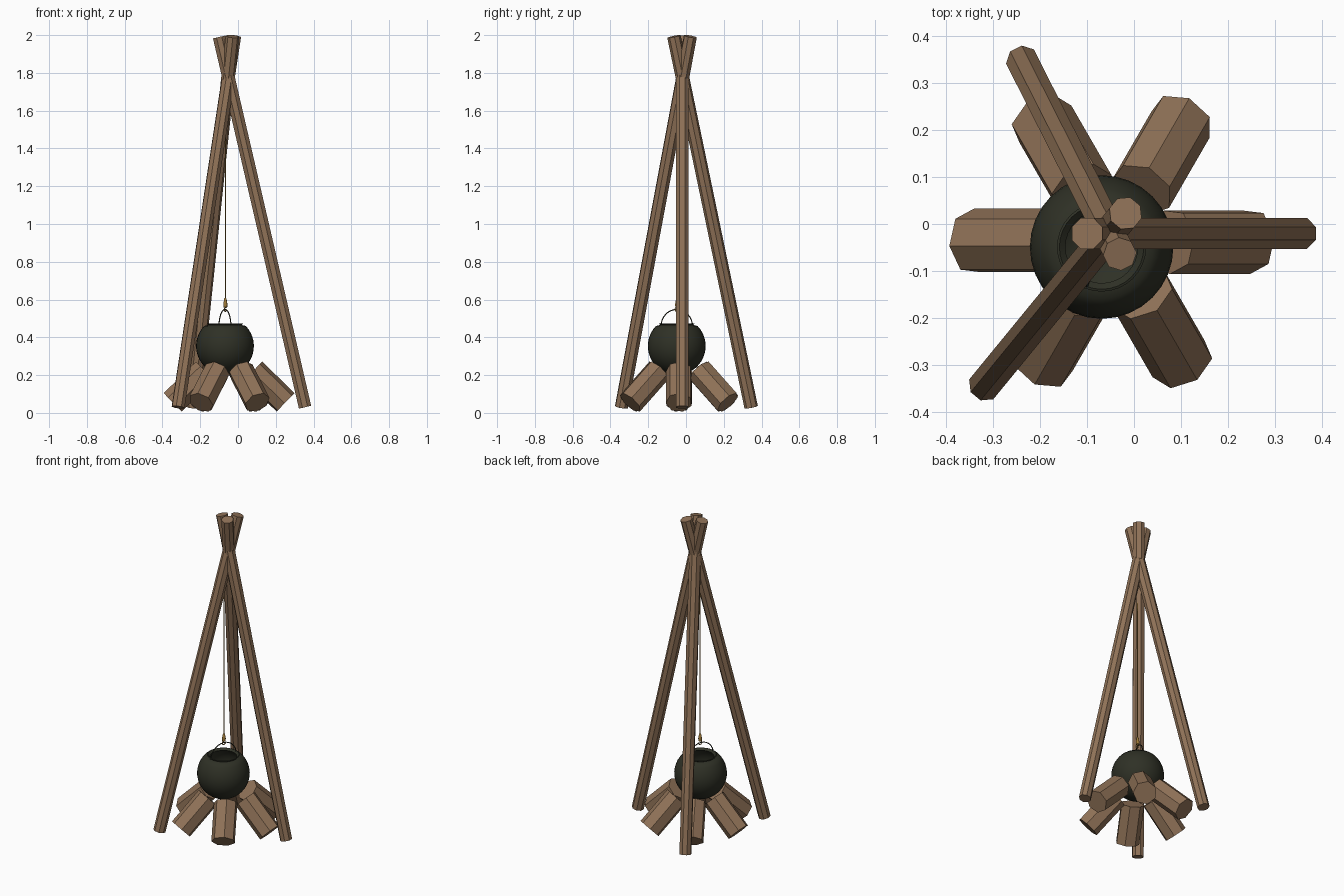
import bpy, bmesh, math
from mathutils import Vector, Matrix

if "Cube" in bpy.data.objects:
    bpy.data.objects.remove(bpy.data.objects["Cube"])


def material(name, rgb):
    m = bpy.data.materials.new(name)
    m.diffuse_color = (*rgb, 1)
    m.use_nodes = True
    m.node_tree.nodes["Principled BSDF"].inputs["Base Color"].default_value = m.diffuse_color
    return m


WOOD = material("brown wood", (0.28, 0.17, 0.097))
IRON = material("dark iron", (0.028, 0.030, 0.019))
BRASS = material("brass", (0.34, 0.19, 0.04))


def finish(name, bm, mat, smooth=False):
    bmesh.ops.recalc_face_normals(bm, faces=bm.faces)
    me = bpy.data.meshes.new(name)
    bm.to_mesh(me)
    bm.free()
    me.materials.append(mat)
    ob = bpy.data.objects.new(name, me)
    bpy.context.collection.objects.link(ob)
    if smooth:
        bpy.ops.object.select_all(action='DESELECT')
        ob.select_set(True)
        bpy.context.view_layer.objects.active = ob
        bpy.ops.object.shade_smooth_by_angle(angle=math.radians(40))
    return ob


def rod(name, a, b, radius, sides, mat, roll=0.0):
    """Straight prism from point a to point b."""
    a, b = Vector(a), Vector(b)
    d = b - a
    mtx = (Matrix.Translation((a + b) / 2) @ d.to_track_quat('Z', 'Y').to_matrix().to_4x4()
           @ Matrix.Rotation(roll, 4, 'Z'))
    bm = bmesh.new()
    bmesh.ops.create_cone(bm, cap_ends=True, segments=sides, radius1=radius,
                          radius2=radius, depth=d.length, matrix=mtx)
    return finish(name, bm, mat)


def lathe(name, profile, centre, mat, steps):
    """Spin an (r, z) profile about a vertical axis."""
    bm = bmesh.new()
    vs = [bm.verts.new((r, 0, z)) for r, z in profile]
    es = [bm.edges.new(p) for p in zip(vs, vs[1:])]
    bmesh.ops.spin(bm, geom=vs + es, cent=(0, 0, 0), axis=(0, 0, 1),
                   angle=2 * math.pi, steps=steps)
    bmesh.ops.remove_doubles(bm, verts=bm.verts, dist=1e-5)
    bmesh.ops.translate(bm, verts=bm.verts, vec=(centre[0], centre[1], 0))
    return finish(name, bm, mat, True)


def wire(name, points, radius, mat):
    """Round wire along a path."""
    cu = bpy.data.curves.new(name, 'CURVE')
    cu.dimensions = '3D'
    cu.bevel_depth = radius
    cu.bevel_resolution = 2
    cu.use_fill_caps = True
    sp = cu.splines.new('POLY')
    sp.points.add(len(points) - 1)
    for p, co in zip(sp.points, points):
        p.co = (*co, 1)
    cu.materials.append(mat)
    ob = bpy.data.objects.new(name, cu)
    bpy.context.collection.objects.link(ob)
    return ob


# Tripod poles crossing near the top
poles = {
    "right_pole": ((0.355, -0.02, 0.03), (-0.10, -0.02, 1.99)),
    "back_pole": ((-0.237, 0.345, 0.03), (-0.03, -0.064, 1.993)),
    "front_pole": ((-0.317, -0.342, 0.03), (-0.018, 0.023, 1.993)),
}
for name, (a, b) in poles.items():
    rod(name, a, b, 0.036, 8, WOOD, math.pi / 8)

# Ring of six leaning logs
CX, CY = -0.047, -0.037
for i in range(6):
    c, s = math.cos(i * math.pi / 3), math.sin(i * math.pi / 3)
    rod(f"log_{i + 1}", (CX + 0.298 * c, CY + 0.298 * s, 0.055),
        (CX + 0.127 * c, CY + 0.127 * s, 0.222), 0.07, 7, WOOD, 0.14)

# Hollow round pot with a small flared lip
PX, PY, PZ, R = -0.069, -0.049, 0.354, 0.153
outer = [(R * math.sin(t), PZ - R * math.cos(t))
         for t in [math.radians(134) * k / 16 for k in range(17)]]
lip = [(0.088, 0.465), (0.095, 0.472), (0.090, 0.474), (0.077, 0.462)]
r2 = R - 0.012
inner = [(r2 * math.sin(t), PZ - r2 * math.cos(t))
         for t in [math.radians(135) * k / 10 for k in range(10, -1, -1)]]
lathe("pot", outer + lip + inner, (PX, PY), IRON, 32)

# Arched wire handle
arch = []
for k in range(17):
    t = math.pi * k / 16
    arch.append((PX + 0.032 * math.cos(t), PY + 0.084 * math.cos(t),
                 0.455 + 0.093 * math.sin(t)))
wire("pot_handle", arch, 0.003, IRON)

# Hanging cord, brass weight and hook
HX, HY = -0.067, -0.047
rod("hanging_cord", (HX, HY, 0.60), (HX, HY, 1.76), 0.0035, 6, BRASS)
lathe("hook_weight", [(0, 0.61), (0.006, 0.605), (0.011, 0.575), (0.010, 0.56), (0, 0.553)],
      (HX, HY), BRASS, 10)
loop = []
for k in range(13):
    t = math.radians(90 + 280 * k / 12)
    loop.append((HX + 0.004 * math.cos(t), HY + 0.011 * math.cos(t), 0.548 + 0.012 * math.sin(t)))
wire("hook", loop, 0.003, BRASS)
